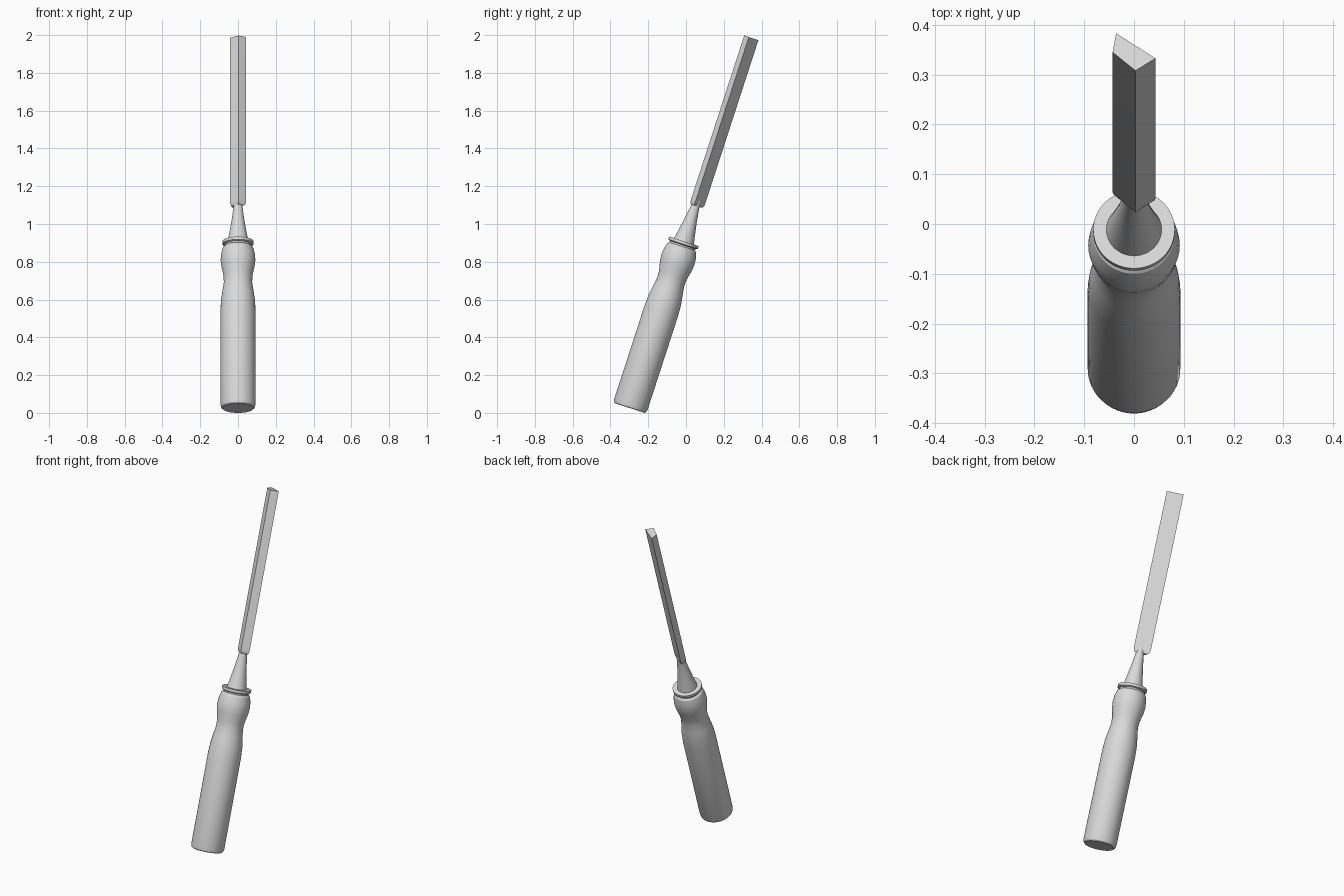
import bpy, bmesh
from math import sin, cos, pi, radians
from mathutils import Matrix, Vector

cube = bpy.data.objects.get("Cube")
if cube:
    bpy.data.objects.remove(cube, do_unlink=True)

grey = bpy.data.materials.new("light grey")
grey.use_nodes = True
colour = (0.7, 0.7, 0.7, 1)
grey.diffuse_color = colour
grey.node_tree.nodes["Principled BSDF"].inputs["Base Color"].default_value = colour

# The whole tool leans backwards about the centre of its butt end
LEAN = Matrix.Translation((0, -0.298, 0.0255)) @ Matrix.Rotation(radians(-18), 4, 'X')


def loft(name, rings):
    """Skin a list of equal-sized rings and cap both ends."""
    bm = bmesh.new()
    rows = [[bm.verts.new(LEAN @ Vector(p)) for p in ring] for ring in rings]
    n = len(rows[0])
    for low, high in zip(rows, rows[1:]):
        for i in range(n):
            j = (i + 1) % n
            bm.faces.new((low[i], low[j], high[j], high[i]))
    bm.faces.new(rows[0][::-1])
    bm.faces.new(rows[-1])
    bmesh.ops.recalc_face_normals(bm, faces=bm.faces)
    mesh = bpy.data.meshes.new(name)
    bm.to_mesh(mesh)
    bm.free()
    mesh.materials.append(grey)
    ob = bpy.data.objects.new(name, mesh)
    bpy.context.collection.objects.link(ob)
    bpy.ops.object.select_all(action='DESELECT')
    ob.select_set(True)
    bpy.context.view_layer.objects.active = ob
    bpy.ops.object.shade_smooth_by_angle(angle=radians(30))
    return ob


def turned(name, profile, sides=48):
    """Round part from (radius, height) pairs."""
    return loft(name, [[(r * cos(2 * pi * i / sides), r * sin(2 * pi * i / sides), h)
                        for i in range(sides)] for r, h in profile])


# Turned grip with waist and bulge
turned("handle", [(0.083, 0), (0.089, 0.006), (0.093, 0.022), (0.093, 0.54),
                  (0.090, 0.60), (0.082, 0.655), (0.075, 0.70), (0.077, 0.74),
                  (0.088, 0.79), (0.092, 0.825), (0.089, 0.86), (0.081, 0.89),
                  (0.071, 0.90), (0.071, 0.915)])

# Flat ring at the top of the grip
turned("collar", [(0.074, 0.908), (0.082, 0.913), (0.082, 0.928)])

# Tapering neck between collar and blade
turned("tang", [(0.057, 0.92), (0.048, 0.965), (0.033, 1.05), (0.022, 1.13), (0.021, 1.16)])

# Ridged blade with a flat slanted back and a rounded lower end
section = [(0.003, -0.033), (0.043, -0.007), (-0.036, 0.046), (-0.043, 0.006)]
ends = [(0.72, 1.126), (0.88, 1.131), (0.97, 1.14), (1, 1.155), (1, 2.063)]
loft("blade", [[(x * k, y * k, h) for x, y in section] for k, h in ends])
